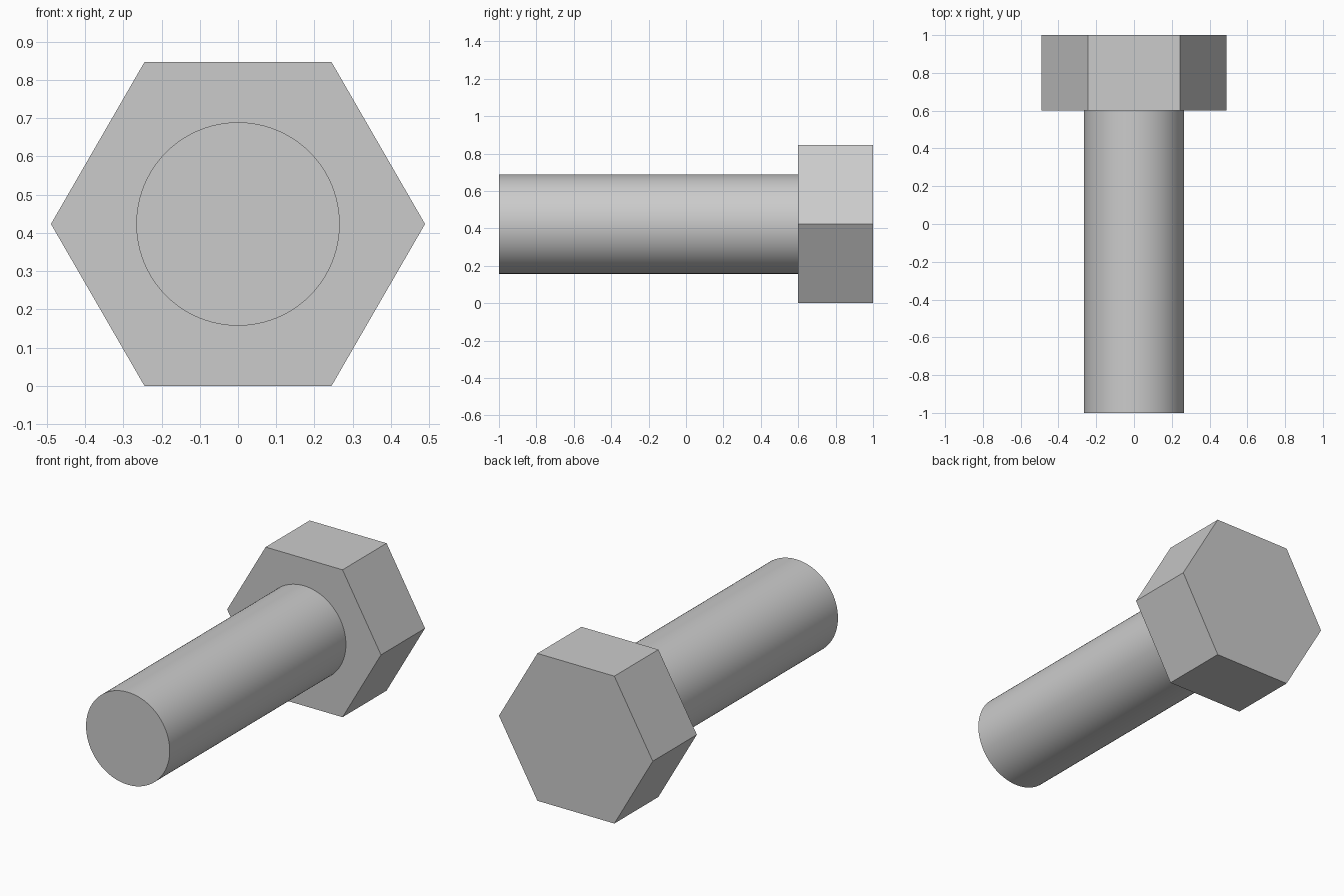
import bpy, bmesh
from math import cos, sin, pi, radians

if "Cube" in bpy.data.objects:
    bpy.data.objects.remove(bpy.data.objects["Cube"])

HEX_RADIUS = 0.489                       # centre to corner of the head
AXIS_Z = HEX_RADIUS * cos(pi / 6)        # head rests on its lower flat


def prism(name, sides, radius, y0, y1, smooth=False):
    """Regular prism along y, with the first corner pointing to +x."""
    bm = bmesh.new()
    ring = [bm.verts.new((radius * cos(2 * pi * i / sides), y0,
                          radius * sin(2 * pi * i / sides)))
            for i in range(sides)]
    face = bm.faces.new(ring)
    geom = bmesh.ops.extrude_face_region(bm, geom=[face], use_keep_orig=True)["geom"]
    top = [v for v in geom if isinstance(v, bmesh.types.BMVert)]
    bmesh.ops.translate(bm, verts=top, vec=(0, y1 - y0, 0))
    bmesh.ops.recalc_face_normals(bm, faces=bm.faces[:])
    mesh = bpy.data.meshes.new(name)
    bm.to_mesh(mesh)
    bm.free()
    obj = bpy.data.objects.new(name, mesh)
    obj.location.z = AXIS_Z
    bpy.context.collection.objects.link(obj)
    if smooth:
        bpy.ops.object.select_all(action='DESELECT')
        obj.select_set(True)
        bpy.context.view_layer.objects.active = obj
        bpy.ops.object.shade_smooth_by_angle(angle=radians(30))
    return obj


# Hexagonal head at the back
prism("bolt_head", 6, HEX_RADIUS, 0.6, 1.0)

# Plain round shank, seated slightly into the head
prism("bolt_shank", 96, 0.266, -1.0, 0.62, smooth=True)
